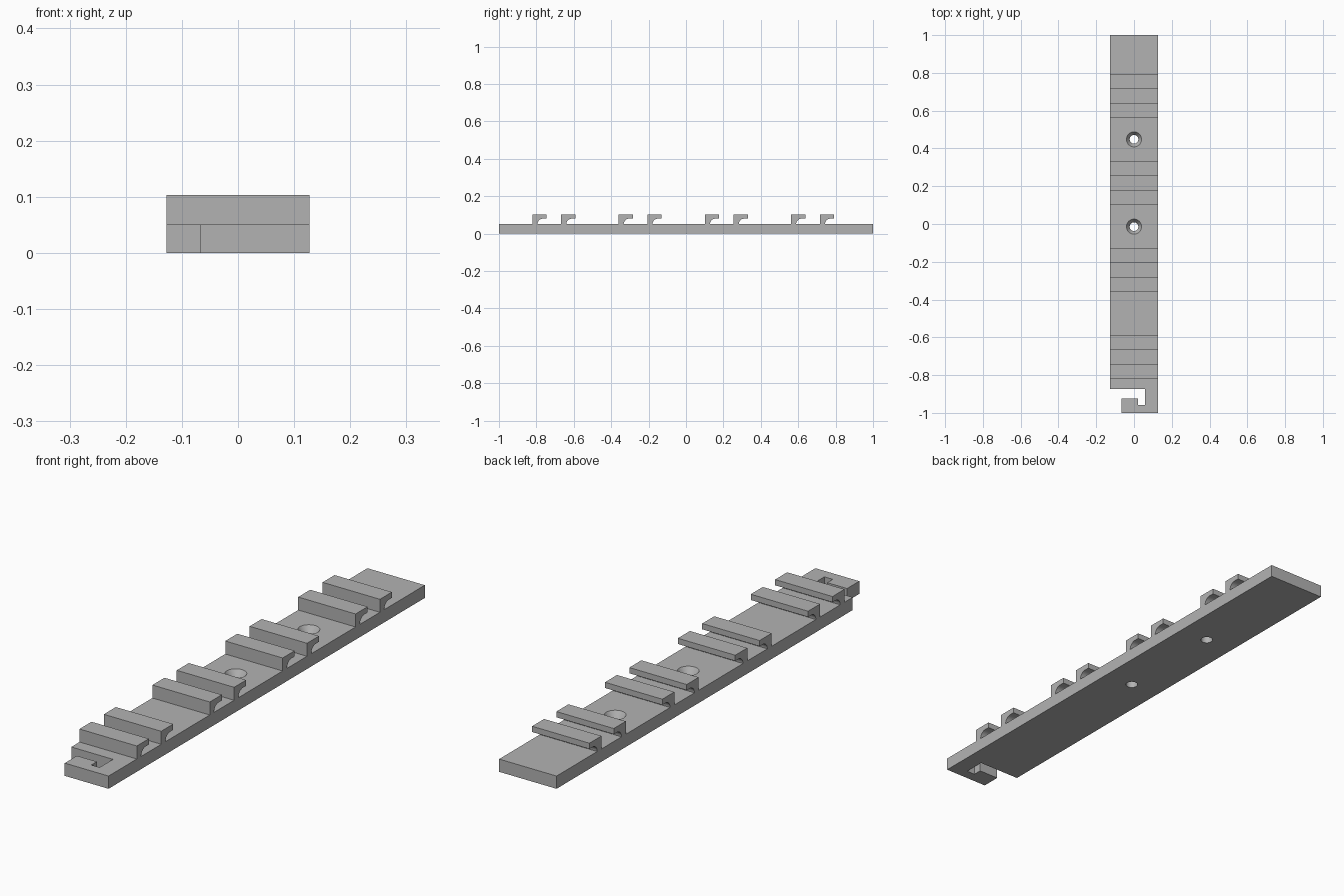
import bpy
import bmesh
from math import cos, sin, pi, radians

if "Cube" in bpy.data.objects:
    bpy.data.objects.remove(bpy.data.objects["Cube"], do_unlink=True)

HALF_W = 0.127      # half width of the rail
BASE_H = 0.051      # base plate thickness
TOP = 0.103         # top of the clips
UNDER = 0.08        # underside of the clip lips

grey = bpy.data.materials.new("plain grey")
grey.use_nodes = True
colour = (0.45, 0.45, 0.45, 1)
grey.diffuse_color = colour
grey.node_tree.nodes["Principled BSDF"].inputs["Base Color"].default_value = colour


def prism(name, points, offset):
    """Extrude a closed outline of 3D points by an offset vector."""
    bm = bmesh.new()
    face = bm.faces.new([bm.verts.new(p) for p in points])
    extruded = bmesh.ops.extrude_face_region(bm, geom=[face])["geom"]
    verts = [v for v in extruded if isinstance(v, bmesh.types.BMVert)]
    bmesh.ops.translate(bm, vec=offset, verts=verts)
    bmesh.ops.recalc_face_normals(bm, faces=bm.faces)
    mesh = bpy.data.meshes.new(name)
    bm.to_mesh(mesh)
    bm.free()
    mesh.materials.append(grey)
    obj = bpy.data.objects.new(name, mesh)
    bpy.context.collection.objects.link(obj)
    return obj


def smooth(obj):
    bpy.ops.object.select_all(action="DESELECT")
    obj.select_set(True)
    bpy.context.view_layer.objects.active = obj
    bpy.ops.object.shade_smooth_by_angle(angle=radians(30))


def screw_cutter(y):
    """Straight hole with a conical countersink, as a lathed solid."""
    profile = [(0.023, -0.02), (0.023, 0.026), (0.04, BASE_H), (0.04, 0.07)]
    sides = 48
    bm = bmesh.new()
    rings = [[bm.verts.new((r * cos(2 * pi * i / sides), y + r * sin(2 * pi * i / sides), z))
              for i in range(sides)] for r, z in profile]
    for low, high in zip(rings, rings[1:]):
        for i in range(sides):
            j = (i + 1) % sides
            bm.faces.new((low[i], low[j], high[j], high[i]))
    bm.faces.new(rings[0][::-1])
    bm.faces.new(rings[-1])
    mesh = bpy.data.meshes.new("screw_cutter")
    bm.to_mesh(mesh)
    bm.free()
    mesh.materials.append(grey)
    obj = bpy.data.objects.new("screw_cutter", mesh)
    bpy.context.collection.objects.link(obj)
    obj.hide_render = True
    return obj


# Base plate with the latch hook at its front end
outline = [(-HALF_W, 1), (-HALF_W, -0.873), (0.058, -0.873), (0.058, -0.958),
           (0.021, -0.958), (0.021, -0.923), (-0.067, -0.923), (-0.067, -1),
           (HALF_W, -1), (HALF_W, 1)]
base = prism("base_plate", [(x, y, 0) for x, y in outline], (0, 0, BASE_H))

# Countersunk screw holes
for y in (-0.014, 0.448):
    cutter = screw_cutter(y)
    cut = base.modifiers.new("screw hole", "BOOLEAN")
    cut.operation = "DIFFERENCE"
    cut.solver = "EXACT"
    cut.object = cutter
    bpy.context.view_layer.objects.active = base
    bpy.ops.object.modifier_apply(modifier=cut.name)
    bpy.data.objects.remove(cutter, do_unlink=True)
smooth(base)

# Clips: upright stem, rounded hollow, lip pointing to the back
radius = UNDER - BASE_H
hollow = [(0.056 - radius * cos(a), BASE_H + radius * sin(a))
          for a in (pi / 2 * i / 10 for i in range(11))]
clip_profile = [(0, BASE_H)] + hollow + [(0.076, UNDER), (0.076, TOP), (0, TOP)]
for pair in range(4):
    for side, step in (("front", 0), ("back", 0.154)):
        start = -0.821 + 0.461 * pair + step
        clip = prism(f"{side}_clip_{pair + 1}",
                     [(-HALF_W, start + y, z) for y, z in clip_profile],
                     (2 * HALF_W, 0, 0))
        smooth(clip)
